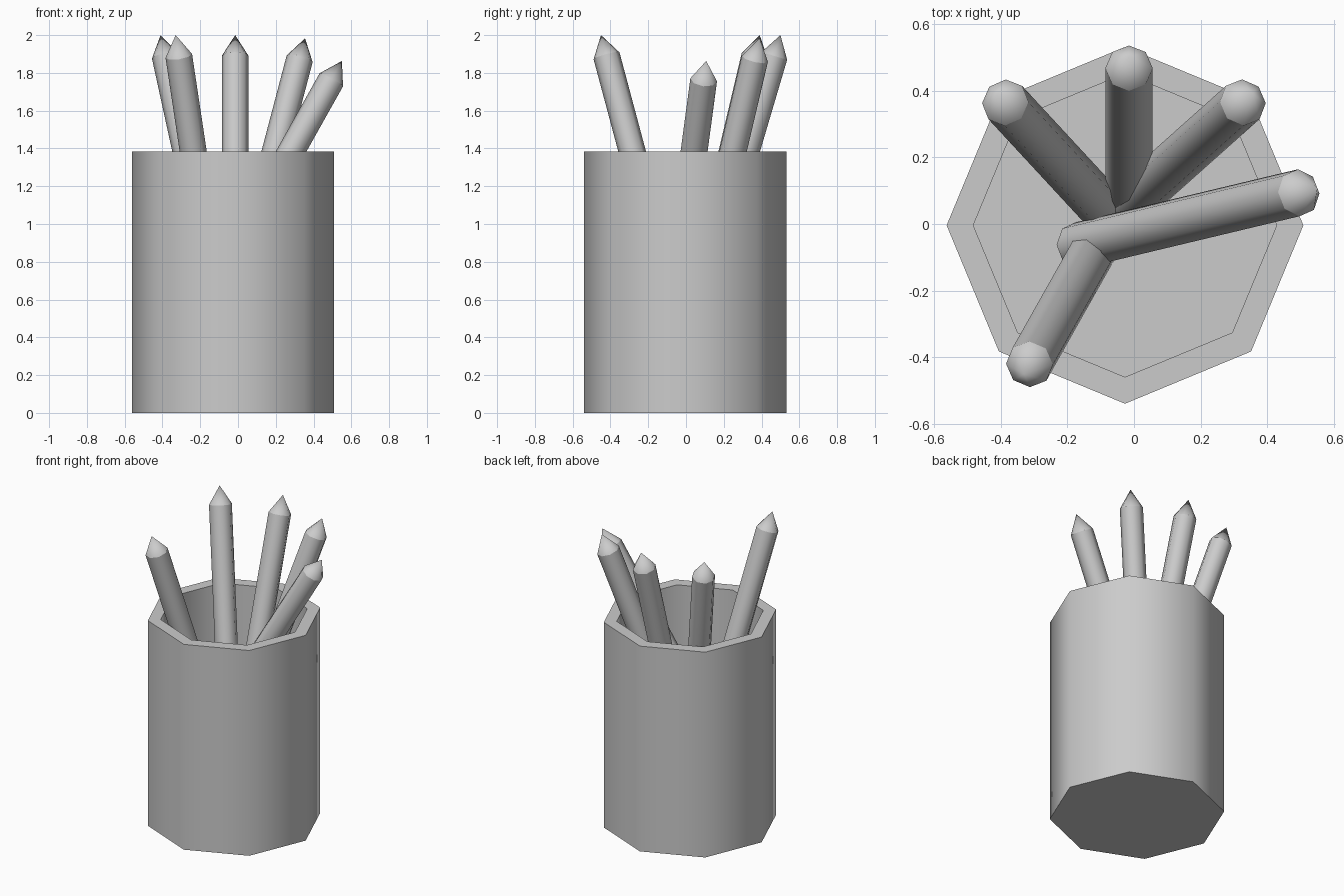
import bpy, bmesh, math
from mathutils import Vector

if "Cube" in bpy.data.objects:
    bpy.data.objects.remove(bpy.data.objects["Cube"])

SIDES = 8


def lathe(name, profile):
    """Spin (radius, z) points into an eight-sided solid, smooth around and sharp at rings."""
    bm = bmesh.new()
    rings = []
    for r, z in profile:
        if r == 0:
            rings.append([bm.verts.new((0, 0, z))])
        else:
            rings.append([bm.verts.new((r * math.cos(i * math.tau / SIDES),
                                        r * math.sin(i * math.tau / SIDES), z))
                          for i in range(SIDES)])
    for a, b in zip(rings, rings[1:]):
        for i in range(SIDES):
            j = (i + 1) % SIDES
            if len(b) == 1:
                bm.faces.new((a[i], a[j], b[0]))
            else:
                bm.faces.new((a[i], a[j], b[j], b[i]))
    # close open ends with flat caps
    for ring in (rings[0], rings[-1]):
        if len(ring) > 1:
            bm.faces.new(ring)
    bmesh.ops.recalc_face_normals(bm, faces=bm.faces)
    for f in bm.faces:
        f.smooth = True
    for e in bm.edges:
        p, q = e.verts
        if abs(p.co.z - q.co.z) < 1e-5:
            e.smooth = False
    mesh = bpy.data.meshes.new(name)
    bm.to_mesh(mesh)
    bm.free()
    ob = bpy.data.objects.new(name, mesh)
    bpy.context.collection.objects.link(ob)
    return ob


# Holder: octagonal cup with a thick rim and a raised inner floor
FLOOR = 0.57
cup = lathe("pencil_cup", [(0.535, 0), (0.535, 1.385), (0.455, 1.385), (0.455, FLOOR)])
cup.location = (-0.027, -0.004, 0)

# Pencils: base on the inner floor, leaning out to a pointed tip
pencils = [
    ((-0.10, 0.055), (-0.41, 0.39, 2.0)),
    ((-0.015, 0.08), (-0.015, 0.50, 2.0)),
    ((-0.015, 0.06), (0.355, 0.39, 1.983)),
    ((-0.17, -0.065), (0.55, 0.107, 1.863)),
    ((-0.116, -0.07), (-0.33, -0.45, 2.0)),
]
for n, ((bx, by), tip) in enumerate(pencils, 1):
    base = Vector((bx, by, FLOOR + 0.01))
    axis = Vector(tip) - base
    length = axis.length
    pencil = lathe(f"pencil_{n}", [(0.071, 0), (0.071, length - 0.115), (0, length)])
    pencil.location = base
    pencil.rotation_mode = 'QUATERNION'
    pencil.rotation_quaternion = Vector((0, 0, 1)).rotation_difference(axis)
